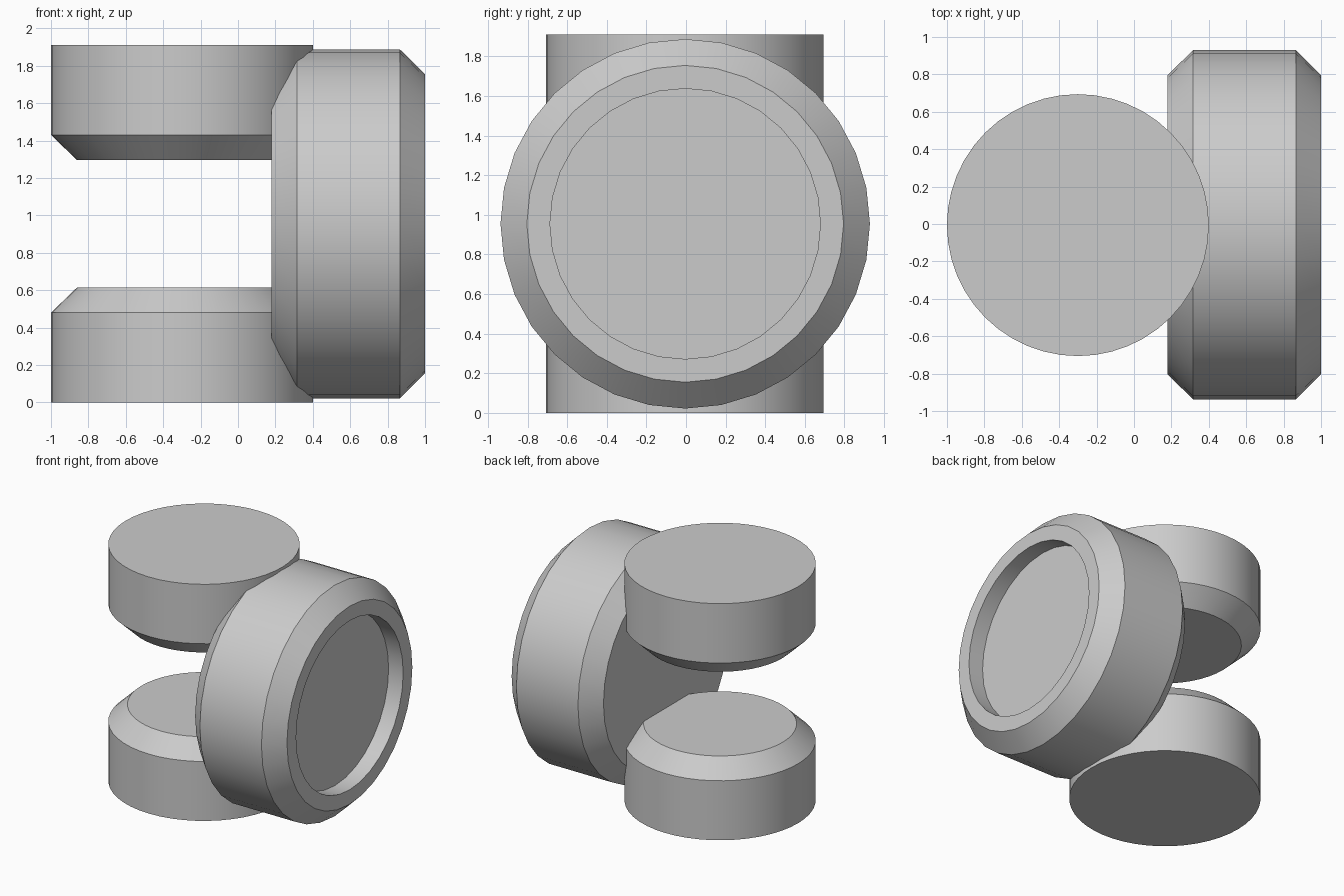
import bpy, bmesh, math
from mathutils import Matrix, Vector

cube = bpy.data.objects.get("Cube")
if cube:
    bpy.data.objects.remove(cube, do_unlink=True)

grey = bpy.data.materials.new("plain_grey")
grey.use_nodes = True
colour = (0.6, 0.6, 0.6, 1)
grey.diffuse_color = colour
grey.node_tree.nodes["Principled BSDF"].inputs["Base Color"].default_value = colour


def lathe(name, profile, matrix, sides):
    """Turn a (radius, height) profile around z and cap both ends."""
    bm = bmesh.new()
    rings = []
    for r, h in profile:
        angles = [2 * math.pi * i / sides for i in range(sides)]
        rings.append([bm.verts.new((r * math.cos(a), r * math.sin(a), h)) for a in angles])
    for low, high in zip(rings, rings[1:]):
        for i in range(sides):
            j = (i + 1) % sides
            bm.faces.new((low[i], low[j], high[j], high[i]))
    bm.faces.new(rings[0][::-1])
    bm.faces.new(rings[-1])
    bmesh.ops.recalc_face_normals(bm, faces=bm.faces)
    bm.transform(matrix)
    bm.normal_update()
    mesh = bpy.data.meshes.new(name)
    bm.to_mesh(mesh)
    bm.free()
    mesh.materials.append(grey)
    obj = bpy.data.objects.new(name, mesh)
    bpy.context.collection.objects.link(obj)
    bpy.ops.object.select_all(action="DESELECT")
    obj.select_set(True)
    bpy.context.view_layer.objects.active = obj
    bpy.ops.object.shade_smooth_by_angle(angle=math.radians(30))
    return obj


MID = 0.955

# Large upright wheel with chamfered rims and a round recess in its outer face
wheel = [(0.80, 0.18), (0.933, 0.315), (0.933, 0.865), (0.80, 1.0), (0.683, 1.0), (0.683, 0.87)]
lathe("upright_wheel", wheel,
      Matrix.Translation((0, -0.004, MID)) @ Matrix.Rotation(math.pi / 2, 4, "Y"), 32)

# Two flat discs whose chamfered sides face each other
disc = [(0.70, -MID), (0.70, 0.48 - MID), (0.56, 0.615 - MID)]
base = Matrix.Translation((-0.30, -0.006, MID))
lathe("lower_disc", disc, base, 48)
lathe("upper_disc", disc, base @ Matrix.Rotation(math.pi, 4, "X"), 48)
